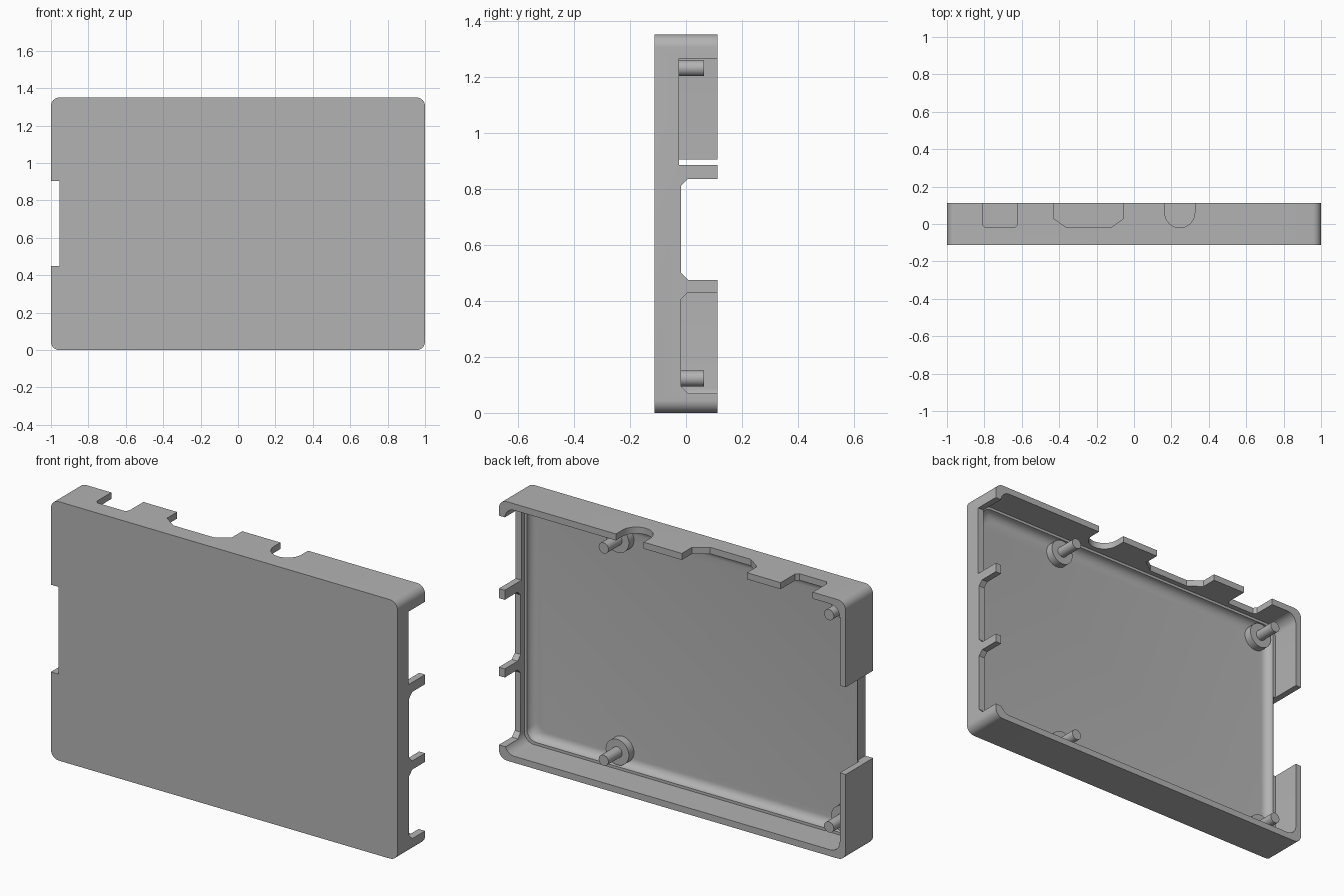
import bpy, bmesh, math
from mathutils import Vector

if "Cube" in bpy.data.objects:
    bpy.data.objects.remove(bpy.data.objects["Cube"], do_unlink=True)

HEIGHT, DEPTH = 1.35, 0.113      # full height, half depth
FLOOR_Y, LEDGE_Y = -0.09, -0.048
WALL, LEDGE = 0.034, 0.048       # insets of upper wall and ledge

grey = bpy.data.materials.new("plain_grey")
grey.use_nodes = True
grey.diffuse_color = (0.45, 0.45, 0.45, 1)
grey.node_tree.nodes["Principled BSDF"].inputs["Base Color"].default_value = (0.45, 0.45, 0.45, 1)


def finish(name, bm):
    bmesh.ops.recalc_face_normals(bm, faces=bm.faces)
    mesh = bpy.data.meshes.new(name)
    bm.to_mesh(mesh)
    bm.free()
    mesh.materials.append(grey)
    ob = bpy.data.objects.new(name, mesh)
    bpy.context.collection.objects.link(ob)
    return ob


def smooth(ob):
    bpy.ops.object.select_all(action='DESELECT')
    ob.select_set(True)
    bpy.context.view_layer.objects.active = ob
    bpy.ops.object.shade_smooth_by_angle(angle=math.radians(30))


def rounded_loop(bm, inset, y, radius, steps=8):
    """Ring of vertices around a rounded rectangle in the xz plane."""
    hx, hz = 1 - inset - radius, HEIGHT / 2 - inset - radius
    ring = []
    for k, (sx, sz) in enumerate([(1, 1), (-1, 1), (-1, -1), (1, -1)]):
        for i in range(steps + 1):
            a = math.pi / 2 * (k + i / steps)
            ring.append(bm.verts.new((sx * hx + radius * math.cos(a), y,
                                      HEIGHT / 2 + sz * hz + radius * math.sin(a))))
    return ring


def prism(name, outline, along_x, lo, hi):
    """Extrude an outline of (across, y) points along x or z."""
    bm = bmesh.new()
    rings = []
    for d in (lo, hi):
        rings.append([bm.verts.new((d, y, u) if along_x else (u, y, d)) for u, y in outline])
    bridge(bm, *rings)
    for r in rings:
        bm.faces.new(r)
    return finish(name, bm)


def bridge(bm, a, b):
    for i in range(len(a)):
        j = (i + 1) % len(a)
        bm.faces.new((a[i], a[j], b[j], b[i]))


def notch(u0, u1, bottom, cu=0.0, cy=0.0):
    """Open notch outline with chamfered bottom corners."""
    pts = [(u0, 0.2), (u0, bottom + cy), (u0 + cu, bottom),
           (u1 - cu, bottom), (u1, bottom + cy), (u1, 0.2)]
    return pts if cu else [pts[0], (u0, bottom), (u1, bottom), pts[-1]]


# Tray: outer wall, rim, inner wall, ledge, and cove down to the floor
cove = LEDGE_Y - FLOOR_Y
profile = [(0, -DEPTH, 0.045), (0, DEPTH, 0.045), (WALL, DEPTH, 0.055),
           (WALL, LEDGE_Y, 0.055)]
for i in range(7):
    a = math.pi / 2 * i / 6
    profile.append((LEDGE + cove * (1 - math.cos(a)), LEDGE_Y - cove * math.sin(a), 0.055))
bm = bmesh.new()
loops = [rounded_loop(bm, *p) for p in profile]
for a, b in zip(loops, loops[1:]):
    bridge(bm, a, b)
bm.faces.new(loops[0])
bm.faces.new(loops[-1])
tray = finish("tray", bm)

# Port openings
round_port = [(0.165, 0.2)]
for i in range(17):
    a = math.pi + math.pi * i / 16
    round_port.append((0.245 + 0.08 * math.cos(a), 0.06 + 0.08 * math.sin(a)))
round_port.append((0.325, 0.2))

cutters = [
    prism("right_port_low", notch(0.07, 0.43, -0.018, 0.025, 0.025), True, 0.92, 1.1),
    prism("right_port_middle", notch(0.475, 0.835, -0.018, 0.025, 0.025), True, 0.92, 1.1),
    prism("right_port_high", notch(0.885, 1.265, -0.025), True, 0.92, 1.1),
    prism("left_slot", [(0.45, -0.2), (0.905, -0.2), (0.905, 0.2), (0.45, 0.2)], True, -1.1, -0.955),
    prism("top_port_small", notch(-0.81, -0.625, -0.02, 0.015, 0.015), False, 1.27, 1.45),
    prism("top_port_wide", notch(-0.43, -0.055, -0.02, 0.07, 0.05), False, 1.27, 1.45),
    prism("top_port_round", round_port, False, 1.27, 1.45),
]
bpy.context.view_layer.objects.active = tray
for cutter in cutters:
    cutter.hide_render = True
    mod = tray.modifiers.new("cut", 'BOOLEAN')
    mod.operation, mod.solver, mod.object = 'DIFFERENCE', 'EXACT', cutter
    bpy.ops.object.modifier_apply(modifier=mod.name)
for cutter in cutters:
    bpy.data.objects.remove(cutter, do_unlink=True)
smooth(tray)


# Mounting posts: wide standoff with a thin pin
def cylinder(name, x, z, radius, y0, y1):
    bpy.ops.mesh.primitive_cylinder_add(vertices=32, radius=radius, depth=y1 - y0,
                                        location=(x, (y0 + y1) / 2, z),
                                        rotation=(math.pi / 2, 0, 0))
    ob = bpy.context.object
    ob.name = name
    ob.data.materials.append(grey)
    smooth(ob)


for side, x in (("left", -0.87), ("right", 0.43)):
    for level, z in (("lower", 0.123), ("upper", 1.23)):
        cylinder(f"{level}_{side}_standoff", x, z, 0.067, FLOOR_Y - 0.005, LEDGE_Y)
        cylinder(f"{level}_{side}_pin", x, z, 0.028, LEDGE_Y - 0.005, 0.065)
